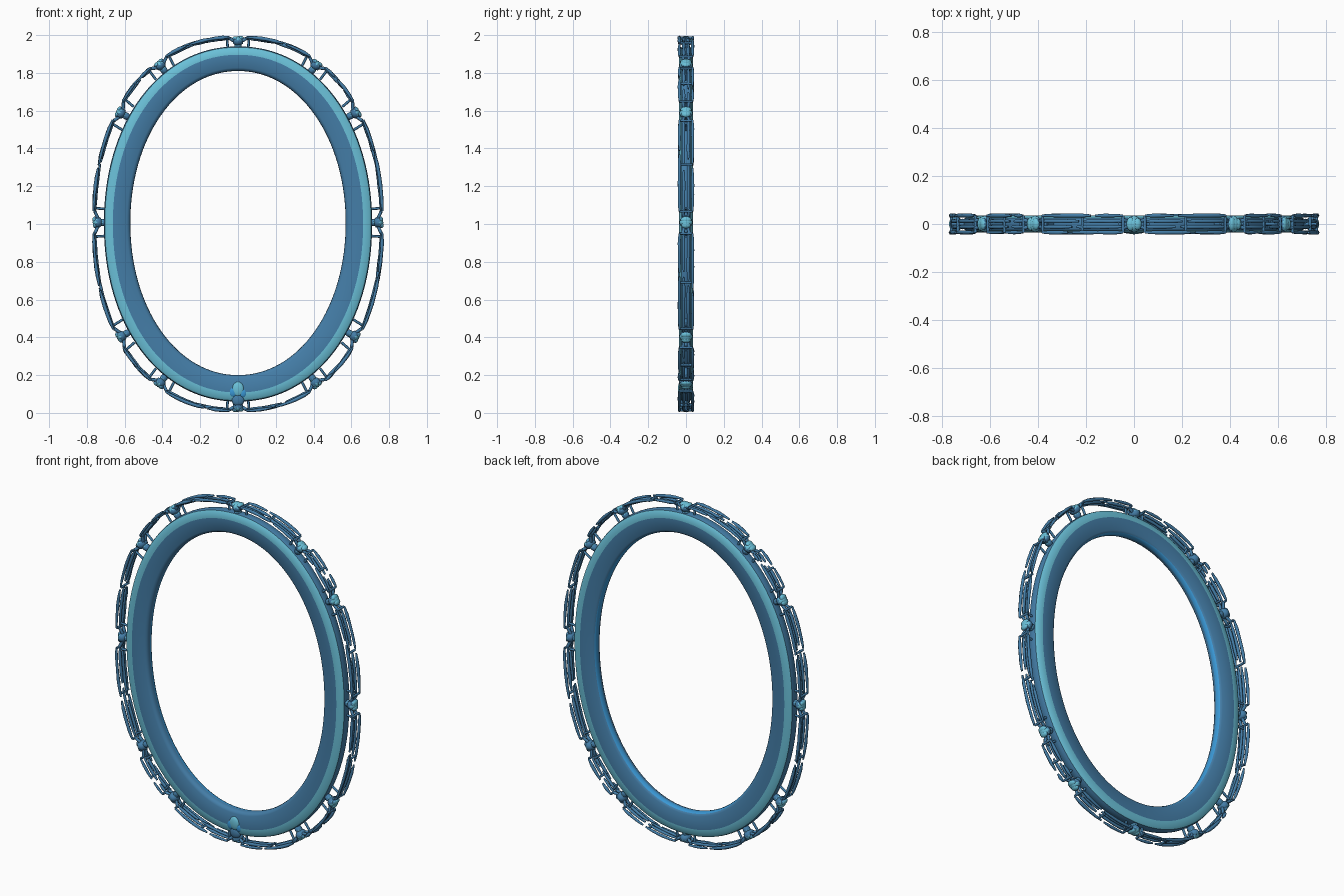
import bpy, bmesh, math, random
from mathutils import Vector, Matrix

if "Cube" in bpy.data.objects:
    bpy.data.objects.remove(bpy.data.objects["Cube"])

random.seed(4)


def material(name, rgb):
    m = bpy.data.materials.new(name)
    m.diffuse_color = (*rgb, 1)
    m.use_nodes = True
    m.node_tree.nodes["Principled BSDF"].inputs["Base Color"].default_value = m.diffuse_color
    return m


STEEL = material("steel blue", (0.058, 0.207, 0.39))
CYAN = material("pale cyan", (0.145, 0.53, 0.69))
AZURE = material("bright azure", (0.042, 0.31, 0.66))


def finish(bm, name, mats, angle=35):
    bmesh.ops.recalc_face_normals(bm, faces=bm.faces)
    me = bpy.data.meshes.new(name)
    bm.to_mesh(me)
    bm.free()
    for m in mats:
        me.materials.append(m)
    ob = bpy.data.objects.new(name, me)
    bpy.context.collection.objects.link(ob)
    bpy.context.view_layer.objects.active = ob
    ob.select_set(True)
    bpy.ops.object.shade_smooth_by_angle(angle=math.radians(angle))
    ob.select_set(False)
    return ob


def rounded(deg, n):
    """Unit point on an oval, slightly squarer than a circle when n > 2."""
    c, s = math.cos(math.radians(deg)), math.sin(math.radians(deg))
    k = (abs(c) ** n + abs(s) ** n) ** (-1 / n)
    return c * k, s * k


def oval(deg, inset=0.0, y=0.0):
    """Point on the outermost oval, moved inwards by inset."""
    c, s = rounded(deg, 2.22)
    return Vector(((0.775 - inset) * c, y, 1 + (1 - inset) * s))


def loft(bm, rings, closed, mat_of=lambda j: 0):
    rows = [[bm.verts.new(p) for p in r] for r in rings]
    n = len(rows[0])
    for i in range(len(rows) if closed else len(rows) - 1):
        a, b = rows[i], rows[(i + 1) % len(rows)]
        for j in range(n):
            k = (j + 1) % n
            bm.faces.new((a[j], a[k], b[k], b[j])).material_index = mat_of(j)
    if not closed:
        bm.faces.new(rows[0])
        bm.faces.new(rows[-1][::-1])


# Main oval band: (0 = hole edge, 1 = outer edge; depth)
half = [(0, 0), (0.01, 0.014), (0.05, 0.024), (0.13, 0.030), (0.66, 0.036),
        (0.88, 0.032), (0.965, 0.024), (0.99, 0.013), (1, 0)]
profile = [(u, -y) for u, y in half] + half[-2:0:-1]
band_colour = {4: 1, 5: 1, 10: 1, 11: 1, 14: 2, 15: 2}
rings = []
for i in range(128):
    (hc, hs), (oc, os_) = rounded(i * 360 / 128, 2.04), rounded(i * 360 / 128, 2.1)
    rings.append([(0.57 * hc * (1 - u) + 0.71 * oc * u, y,
                   1.005 - 0.005 * u + 0.805 * hs * (1 - u) + 0.94 * os_ * u) for u, y in profile])
bm = bmesh.new()
loft(bm, rings, True, lambda j: band_colour.get(j, 0))
finish(bm, "oval_band", [STEEL, CYAN, AZURE])


# Filigree rails and bars
def rail(bm, a0, a1, y, inset, r=0.008):
    n = max(2, int((a1 - a0) / 2.5))
    rings = []
    for i in range(n + 1):
        a = a0 + (a1 - a0) * i / n
        p = oval(a, inset, y)
        out = (p - oval(a, inset + 0.1, y)).normalized()
        w = r * (0.6 if i in (0, n) else random.uniform(0.85, 1.15))
        rings.append([p + w * (math.cos(q) * out + math.sin(q) * Vector((0, 1, 0)))
                      for q in [math.tau * k / 6 for k in range(6)]])
    loft(bm, rings, False)


def bar(bm, p, q, r=0.007):
    d = q - p
    mat = Matrix.Translation((p + q) / 2) @ d.to_track_quat("Z", "Y").to_matrix().to_4x4()
    bmesh.ops.create_cone(bm, cap_ends=True, segments=6, radius1=r, radius2=r,
                          depth=d.length, matrix=mat)


joints = [-90, -57.5, -36.5, 0.5, 36, 57.5, 90]
joints += [180 - a for a in joints[1:-1][::-1]]
bm = bmesh.new()
for i, j in enumerate(joints):
    nxt = joints[i + 1] if i + 1 < len(joints) else 270
    a0, a1 = j + 3.4, nxt - 3.4
    mid = (a0 + a1) / 2
    # long open frames on the rim, each rail broken once
    for y in (-0.035, 0.035):
        cut = mid + random.uniform(-4, 4)
        rail(bm, a0, cut - 0.7, y, 0.010, 0.009)
        rail(bm, cut + 0.7, a1, y, 0.010, 0.009)
    for y in (-0.012, 0.012):
        cut = mid + random.uniform(-3, 3)
        rail(bm, a0, cut - 0.8, y, 0.017, 0.009)
        rail(bm, cut + 0.8, a1, y, 0.017, 0.009)
    # cross bars closing the frames
    for a in (a0, mid, a1):
        bar(bm, oval(a, 0.014, -0.035), oval(a, 0.014, 0.035))
    # links to the joints and stems towards the band
    for a, b in ((a0, j + 0.5), (a1, nxt - 0.5)):
        for y in (-0.016, 0.016):
            bar(bm, oval(a, 0.016, y), oval(b, 0.04, y * 0.5), 0.009)
    for a in (a0 + 1, a1 - 1):
        bar(bm, oval(a, 0.012, 0), oval(a, 0.075, 0), 0.007)
finish(bm, "filigree_rails", [STEEL], 65)

# Knobby joints seated between the band and the rails, pale on their outer side
bm = bmesh.new()
for j in joints:
    c = oval(j, 0.036)
    t = (oval(j + 0.5) - oval(j - 0.5)).normalized()
    out = t.cross(Vector((0, 1, 0)))
    if out.dot(c - Vector((0, 0, 1))) < 0:
        out.negate()
    side = Vector((0, 1, 0)).cross(out)
    rot = Matrix((side, Vector((0, 1, 0)), out)).transposed().to_4x4()
    for dx, dz, sx, sy, sz in ((0, 0.004, 0.030, 0.036, 0.027), (0.014, 0.018, 0.018, 0.026, 0.014),
                               (-0.014, 0.016, 0.018, 0.030, 0.014), (0, -0.026, 0.020, 0.022, 0.028)):
        centre = c + dx * side + dz * out
        m = Matrix.Translation(centre) @ rot @ Matrix.Diagonal((sx, sy, sz, 1))
        new = bmesh.ops.create_icosphere(bm, subdivisions=2, radius=1, matrix=m)["verts"]
        for f in {f for v in new for f in v.link_faces}:
            f.material_index = 1 if (f.calc_center_median() - centre).dot(out) > 0.3 * sz else 0
finish(bm, "joints", [STEEL, CYAN], 60)

# Clasp at the foot of the band, on the front
bm = bmesh.new()
for x, z, y, sx, sy, sz, k in ((0, 0.125, -0.030, 0.032, 0.013, 0.040, 0),
                               (-0.026, 0.110, -0.030, 0.022, 0.009, 0.026, 1),
                               (0.026, 0.105, -0.030, 0.020, 0.009, 0.024, 1),
                               (0, 0.070, -0.024, 0.034, 0.016, 0.034, 2),
                               (0, 0.030, -0.012, 0.026, 0.018, 0.022, 2)):
    m = Matrix.Translation((x, y, z)) @ Matrix.Diagonal((sx, sy, sz, 1))
    new = bmesh.ops.create_icosphere(bm, subdivisions=3, radius=1, matrix=m)["verts"]
    for f in {f for v in new for f in v.link_faces}:
        f.material_index = k
finish(bm, "foot_clasp", [CYAN, AZURE, STEEL], 60)
